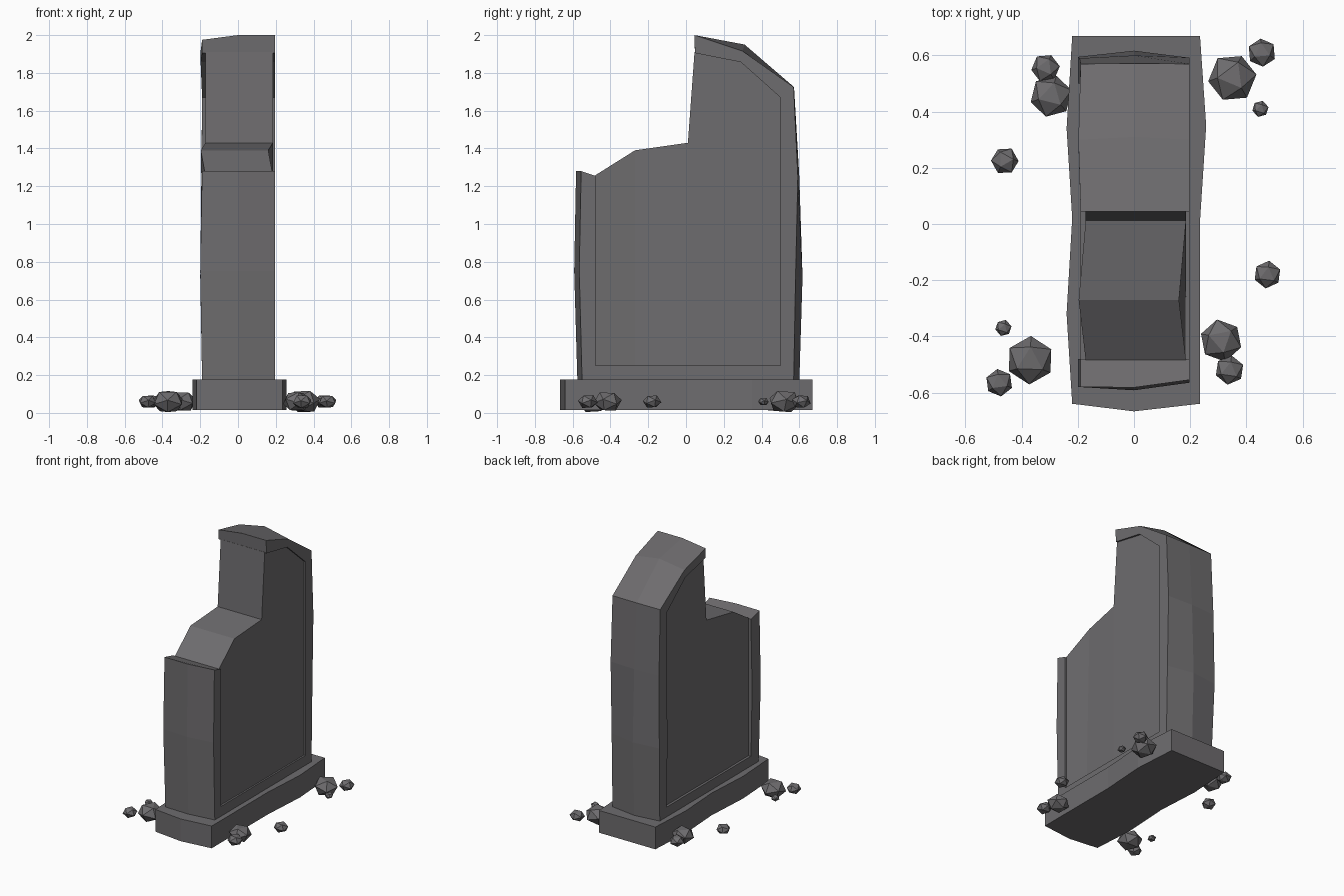
import bpy, bmesh, random
from math import pi
from mathutils import Vector, Matrix

random.seed(4)
cube = bpy.data.objects.get("Cube")
if cube:
    bpy.data.objects.remove(cube, do_unlink=True)

stone = bpy.data.materials.new("weathered_grey_stone")
stone.use_nodes = True
GREY = (0.155, 0.15, 0.157, 1)
stone.diffuse_color = GREY
stone.node_tree.nodes["Principled BSDF"].inputs["Base Color"].default_value = GREY


def finish(name, bm):
    bmesh.ops.recalc_face_normals(bm, faces=bm.faces)
    mesh = bpy.data.meshes.new(name)
    bm.to_mesh(mesh)
    bm.free()
    mesh.materials.append(stone)
    obj = bpy.data.objects.new(name, mesh)
    bpy.context.collection.objects.link(obj)
    return obj


def loft(name, sections):
    """Skin a row of equal cross-sections and cap both ends."""
    bm = bmesh.new()
    rings = [[bm.verts.new(p) for p in s] for s in sections]
    n = len(rings[0])
    for a, b in zip(rings, rings[1:]):
        for i in range(n):
            j = (i + 1) % n
            bm.faces.new((a[i], a[j], b[j], b[i]))
    bm.faces.new(rings[0])
    bm.faces.new(rings[-1])
    return finish(name, bm)


def rim_section(inner, left, mid, right, bulge=0.0):
    """Bowed rim cross-section: two inner corners, two outer corners and a ridge."""
    xl, xr = -0.19 - bulge, 0.197
    return [(xl, *inner), (xl, *left), (0, *mid), (xr, *right), (xr, *inner)]


# Plinth with gently bowed sides
outline = [(-0.22, 0.67), (0.235, 0.67), (0.257, 0.35), (0.235, 0.01), (0.235, -0.64),
           (0, -0.667), (-0.22, -0.64), (-0.24, -0.32), (-0.22, 0.02), (-0.24, 0.34)]
loft("plinth", [[(x, y, z) for x, y in outline] for z in (0.015, 0.178)])

# Recessed slab with the broken top: y, top height, sideways shift of the top edge
broken_top = [(-0.485, 1.255, 0), (-0.27, 1.39, -0.025), (0.01, 1.43, 0),
              (0.045, 1.91, 0), (0.29, 1.87, 0), (0.51, 1.68, 0)]
loft("broken_slab", [[(-0.172, y, 0.17), (0.185, y, 0.17), (0.185 + s, y, z), (-0.172 + s, y, z)]
                     for y, z, s in broken_top])

# Rim along the back and over the top
loft("back_and_top_rim", [
    rim_section((0.5, 0.17), (0.575, 0.17), (0.6, 0.17), (0.57, 0.17)),
    rim_section((0.5, 0.72), (0.595, 0.72), (0.617, 0.72), (0.58, 0.72), 0.01),
    rim_section((0.5, 1.25), (0.59, 1.25), (0.6, 1.25), (0.592, 1.25), 0.004),
    rim_section((0.5, 1.67), (0.57, 1.725), (0.572, 1.725), (0.57, 1.725)),
    rim_section((0.29, 1.857), (0.3, 1.915), (0.31, 1.95), (0.3, 1.915), 0.008),
    rim_section((0.047, 1.905), (0.045, 1.975), (0.045, 2.0), (0.045, 2.0)),
])

# Rim along the front
loft("front_rim", [
    rim_section((-0.48, 0.17), (-0.57, 0.17), (-0.575, 0.17), (-0.55, 0.17)),
    rim_section((-0.48, 0.75), (-0.58, 0.75), (-0.592, 0.75), (-0.565, 0.75), 0.01),
    rim_section((-0.48, 1.255), (-0.58, 1.28), (-0.582, 1.28), (-0.555, 1.28)),
])

# Rim along the foot of the slab
loft("foot_rim", [[(-0.19, y, 0.17), (0.197, y, 0.17), (0.197, y, 0.25), (-0.19, y, 0.25)]
                  for y in (-0.49, 0.51)])


def rock(name, x, y, r):
    """Squat icosahedron resting with a face upwards."""
    bm = bmesh.new()
    bmesh.ops.create_icosphere(bm, subdivisions=1, radius=r)
    bm.normal_update()
    bm.faces.ensure_lookup_table()
    up = bm.faces[0].normal.rotation_difference(Vector((0, 0, 1))).to_matrix()
    tilt = Matrix.Rotation(random.uniform(-0.15, 0.15), 3, 'X')
    spin = Matrix.Rotation(random.uniform(0, pi), 3, 'Z')
    squash = Matrix.Diagonal((1, 1, 0.76))
    bmesh.ops.transform(bm, matrix=(squash @ tilt @ spin @ up).to_4x4(), verts=bm.verts)
    low = min(v.co.z for v in bm.verts)
    bmesh.ops.translate(bm, vec=(x, y, max(0.06, -low)), verts=bm.verts)
    finish(name, bm)


# Loose rocks: x, y, radius
rocks = [(-0.315, 0.555, 0.052), (-0.295, 0.455, 0.077), (-0.46, 0.225, 0.05),
         (-0.465, -0.37, 0.03), (-0.37, -0.485, 0.087), (-0.48, -0.565, 0.05),
         (0.35, 0.52, 0.088), (0.455, 0.61, 0.052), (0.45, 0.41, 0.03),
         (0.475, -0.18, 0.05), (0.31, -0.415, 0.077), (0.34, -0.52, 0.053)]
for i, (x, y, r) in enumerate(rocks, 1):
    rock(f"rock_{i}", x, y, r)
